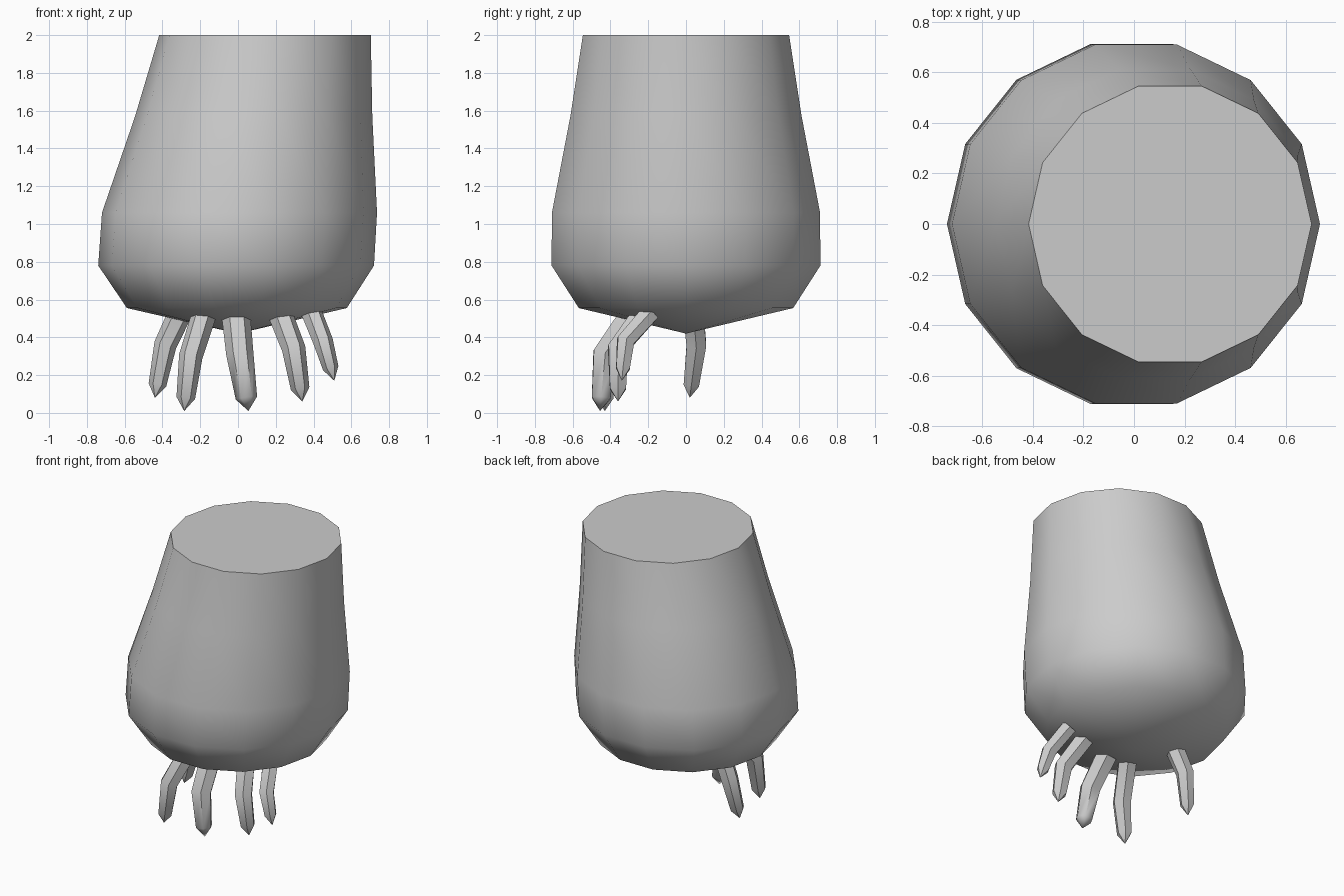
import bpy
import bmesh
import math
from mathutils import Vector

cube = bpy.data.objects.get("Cube")
if cube:
    bpy.data.objects.remove(cube)

grey = bpy.data.materials.new("plain grey")
grey.use_nodes = True
grey.diffuse_color = (0.6, 0.6, 0.6, 1)
grey.node_tree.nodes["Principled BSDF"].inputs["Base Color"].default_value = (0.6, 0.6, 0.6, 1)


def ring(bm, centre, radius, sides, u, v):
    """Loop of vertices around a centre in the plane of u and v."""
    angles = [2 * math.pi * i / sides for i in range(sides)]
    return [bm.verts.new(centre + (u * math.cos(a) + v * math.sin(a)) * radius)
            for a in angles]


def skin(bm, rings, tip):
    """Bridge the rings, cap the first one and close the last to a point."""
    n = len(rings[0])
    for a, b in zip(rings, rings[1:]):
        for i in range(n):
            j = (i + 1) % n
            bm.faces.new((a[i], a[j], b[j], b[i]))
    end = bm.verts.new(tip)
    for i in range(n):
        bm.faces.new((rings[-1][i], rings[-1][(i + 1) % n], end))
    bm.faces.new(rings[0])
    bmesh.ops.recalc_face_normals(bm, faces=bm.faces[:])


def finish(bm, name, angle):
    mesh = bpy.data.meshes.new(name)
    bm.to_mesh(mesh)
    bm.free()
    mesh.materials.append(grey)
    obj = bpy.data.objects.new(name, mesh)
    bpy.context.collection.objects.link(obj)
    bpy.ops.object.select_all(action='DESELECT')
    obj.select_set(True)
    bpy.context.view_layer.objects.active = obj
    bpy.ops.object.shade_smooth_by_angle(angle=math.radians(angle))


# Leaning stump: height, centre x, radius
profile = [(2.0, 0.143, 0.56), (1.57, 0.083, 0.628), (1.06, 0.008, 0.728),
           (0.78, -0.01, 0.73), (0.555, -0.006, 0.582)]
bm = bmesh.new()
X, Y = Vector((1, 0, 0)), Vector((0, 1, 0))
skin(bm, [ring(bm, Vector((x, 0, z)), r, 14, X, Y) for z, x, r in profile],
     Vector((0, 0, 0.42)))
finish(bm, "stump", 50)


def digit(name, root, knee, tip, radius):
    """Bent tapering digit with a short pointed end."""
    root, knee, tip = Vector(root), Vector(knee), Vector(tip)
    wrist = tip.lerp(knee, 0.07 / (tip - knee).length)
    dirs = [knee - root, (knee - root).normalized() + (tip - knee).normalized(), tip - knee]
    bm = bmesh.new()
    loops = []
    for centre, d, scale in zip((root, knee, wrist), dirs, (1.0, 0.95, 0.75)):
        d.normalize()
        u = (X - d * X.dot(d)).normalized()
        loops.append(ring(bm, centre, radius * scale, 6, u, d.cross(u)))
    skin(bm, loops, tip)
    finish(bm, name, 50)


digit("thumb", (-0.31, 0.04, 0.52), (-0.385, 0.055, 0.36), (-0.44, 0.02, 0.08), 0.063)
digit("first_finger", (-0.18, -0.28, 0.52), (-0.25, -0.42, 0.30), (-0.285, -0.43, 0.01), 0.066)
digit("second_finger", (-0.01, -0.29, 0.51), (0.01, -0.43, 0.31), (0.055, -0.455, 0.01), 0.076)
digit("third_finger", (0.225, -0.23, 0.52), (0.295, -0.36, 0.34), (0.34, -0.36, 0.06), 0.066)
digit("little_finger", (0.39, -0.19, 0.53), (0.45, -0.32, 0.38), (0.51, -0.34, 0.17), 0.056)
